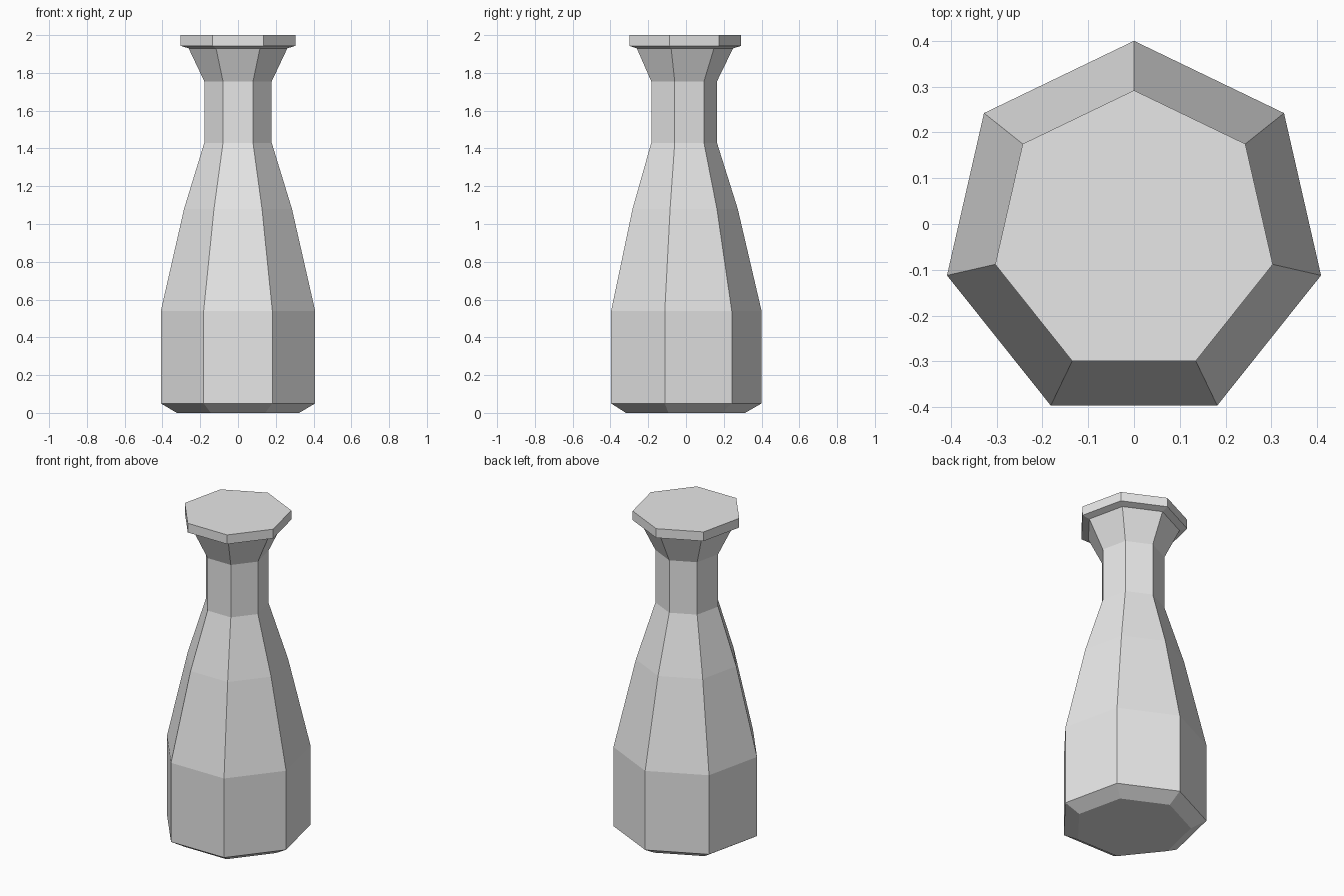
import bpy
import bmesh
from math import sin, cos, tau

cube = bpy.data.objects.get("Cube")
if cube:
    bpy.data.objects.remove(cube, do_unlink=True)

SIDES = 7
CENTRE_Y = -0.019  # centres the bounds of the odd-sided outline

# Plain grey material
grey = bpy.data.materials.new("light_grey")
grey.use_nodes = True
colour = (0.8, 0.8, 0.8, 1)
grey.diffuse_color = colour
grey.node_tree.nodes["Principled BSDF"].inputs["Base Color"].default_value = colour


def lathe(name, profile):
    """Closed seven-sided solid from (radius, height) pairs, one corner at the back."""
    bm = bmesh.new()
    rings = []
    for radius, z in profile:
        angles = [tau * i / SIDES for i in range(SIDES)]
        rings.append([bm.verts.new((-radius * sin(a), radius * cos(a), z))
                      for a in angles])
    for low, high in zip(rings, rings[1:]):
        for i in range(SIDES):
            j = (i + 1) % SIDES
            bm.faces.new((low[i], low[j], high[j], high[i]))
    bm.faces.new(rings[0])
    bm.faces.new(rings[-1])
    bmesh.ops.recalc_face_normals(bm, faces=bm.faces)
    mesh = bpy.data.meshes.new(name)
    bm.to_mesh(mesh)
    bm.free()
    mesh.materials.append(grey)
    obj = bpy.data.objects.new(name, mesh)
    obj.location.y = CENTRE_Y
    bpy.context.collection.objects.link(obj)
    return obj


# Chamfered base, straight body, tapering shoulder, neck, flared mouth and lip
lathe("bottle", [
    (0.332, 0), (0.419, 0.05),
    (0.419, 0.54), (0.293, 1.08),
    (0.183, 1.43), (0.183, 1.755),
    (0.268, 1.93), (0.311, 1.943),
    (0.311, 2),
])
